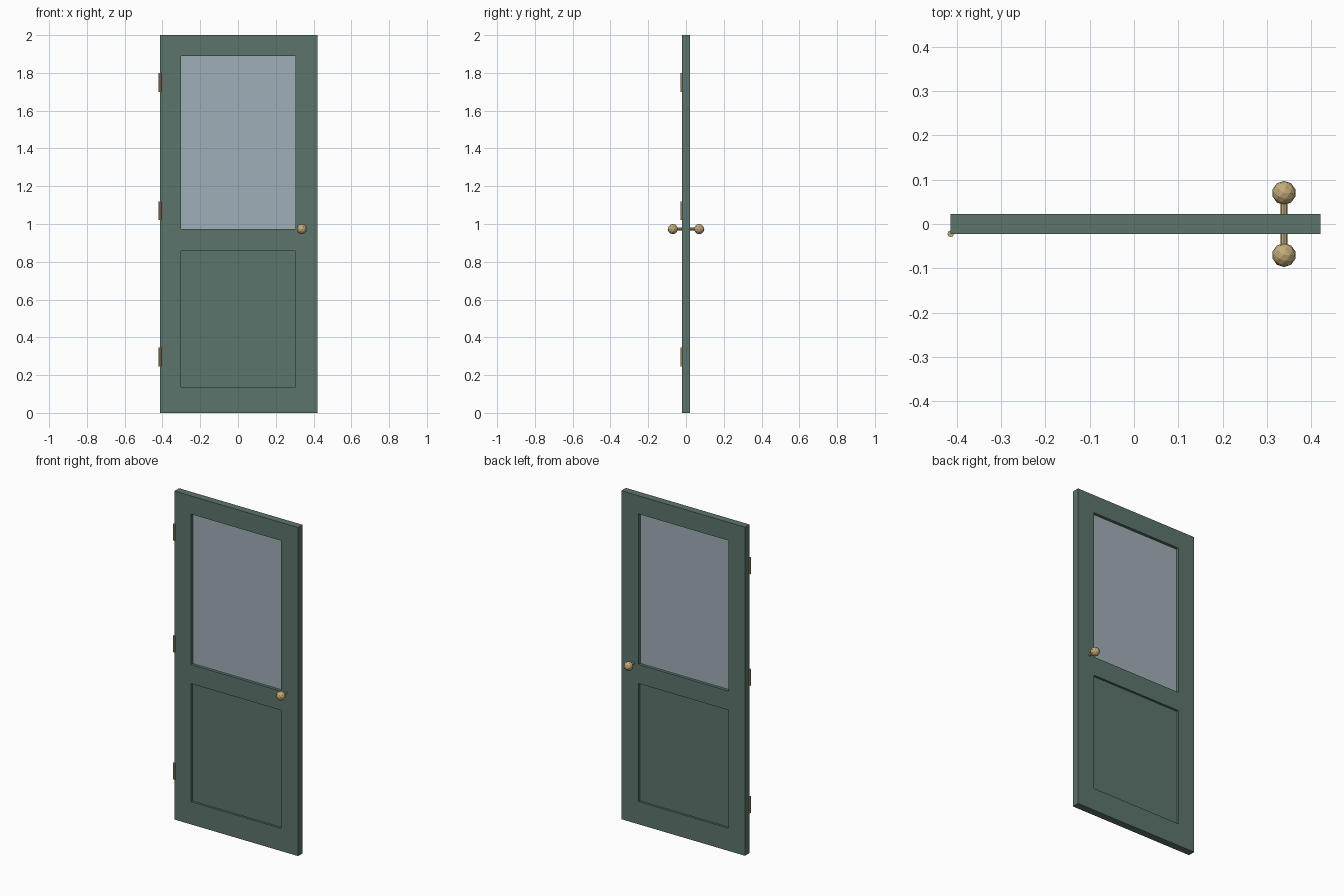
import bpy
import bmesh
from math import radians
from mathutils import Matrix

if "Cube" in bpy.data.objects:
    bpy.data.objects.remove(bpy.data.objects["Cube"], do_unlink=True)


def material(name, srgb):
    lin = [((c / 255 + 0.055) / 1.055) ** 2.4 for c in srgb] + [1.0]
    m = bpy.data.materials.new(name)
    m.use_nodes = True
    m.diffuse_color = lin
    m.node_tree.nodes["Principled BSDF"].inputs["Base Color"].default_value = lin
    return m


green = material("green paint", (92, 116, 108))
pane = material("pale blue glass", (160, 175, 183))
brass = material("brass", (196, 172, 122))


def finish(name, bm, mat):
    bmesh.ops.recalc_face_normals(bm, faces=bm.faces)
    mesh = bpy.data.meshes.new(name)
    bm.to_mesh(mesh)
    bm.free()
    mesh.materials.append(mat)
    obj = bpy.data.objects.new(name, mesh)
    bpy.context.collection.objects.link(obj)
    return obj


def slab(name, x0, x1, z0, z1, thick, mat):
    bm = bmesh.new()
    bmesh.ops.create_cube(bm, size=1)
    bmesh.ops.scale(bm, vec=(x1 - x0, thick, z1 - z0), verts=bm.verts)
    bmesh.ops.translate(bm, vec=((x0 + x1) / 2, 0, (z0 + z1) / 2), verts=bm.verts)
    return finish(name, bm, mat)


def cylinder(name, loc, radius, length, mat, sides=8, tilt=0):
    bm = bmesh.new()
    bmesh.ops.create_cone(bm, cap_ends=True, segments=sides, radius1=radius,
                          radius2=radius, depth=length,
                          matrix=Matrix.Translation(loc) @ Matrix.Rotation(radians(tilt), 4, "X"))
    return finish(name, bm, mat)


THICK = 0.044
xs = (-0.413, -0.301, 0.305, 0.42)
zs = (0, 0.138, 0.857, 0.973, 1.889, 2)

# Door frame: a grid of stiles and rails with two openings, given thickness
bm = bmesh.new()
grid = [[bm.verts.new((x, 0, z)) for z in zs] for x in xs]
for i in range(len(xs) - 1):
    for j in range(len(zs) - 1):
        if i == 1 and j in (1, 3):
            continue
        bm.faces.new((grid[i][j], grid[i + 1][j], grid[i + 1][j + 1], grid[i][j + 1]))
frame = finish("door_frame", bm, green)
solid = frame.modifiers.new("thickness", "SOLIDIFY")
solid.thickness = THICK
solid.offset = 0

# Recessed infills
slab("lower_panel", xs[1], xs[2], zs[1], zs[2], 0.018, green)
slab("window_glass", xs[1], xs[2], zs[3], zs[4], 0.008, pane)

# Hinge barrels along the front right edge
for label, z in (("lower", 0.295), ("middle", 1.07), ("upper", 1.75)):
    cylinder(label + "_hinge", (xs[0], -THICK / 2, z), 0.0075, 0.1, brass)

# Knobs on both sides, joined by a spindle
KNOB_X, KNOB_Z, KNOB_Y = 0.338, 0.973, 0.07
cylinder("knob_spindle", (KNOB_X, 0, KNOB_Z), 0.0075, 2 * KNOB_Y, brass, tilt=90)
for label, side in (("front", -1), ("back", 1)):
    bm = bmesh.new()
    bmesh.ops.create_icosphere(bm, subdivisions=2, radius=0.027,
                               matrix=Matrix.Translation((KNOB_X, side * KNOB_Y, KNOB_Z)))
    finish(label + "_knob", bm, brass)
